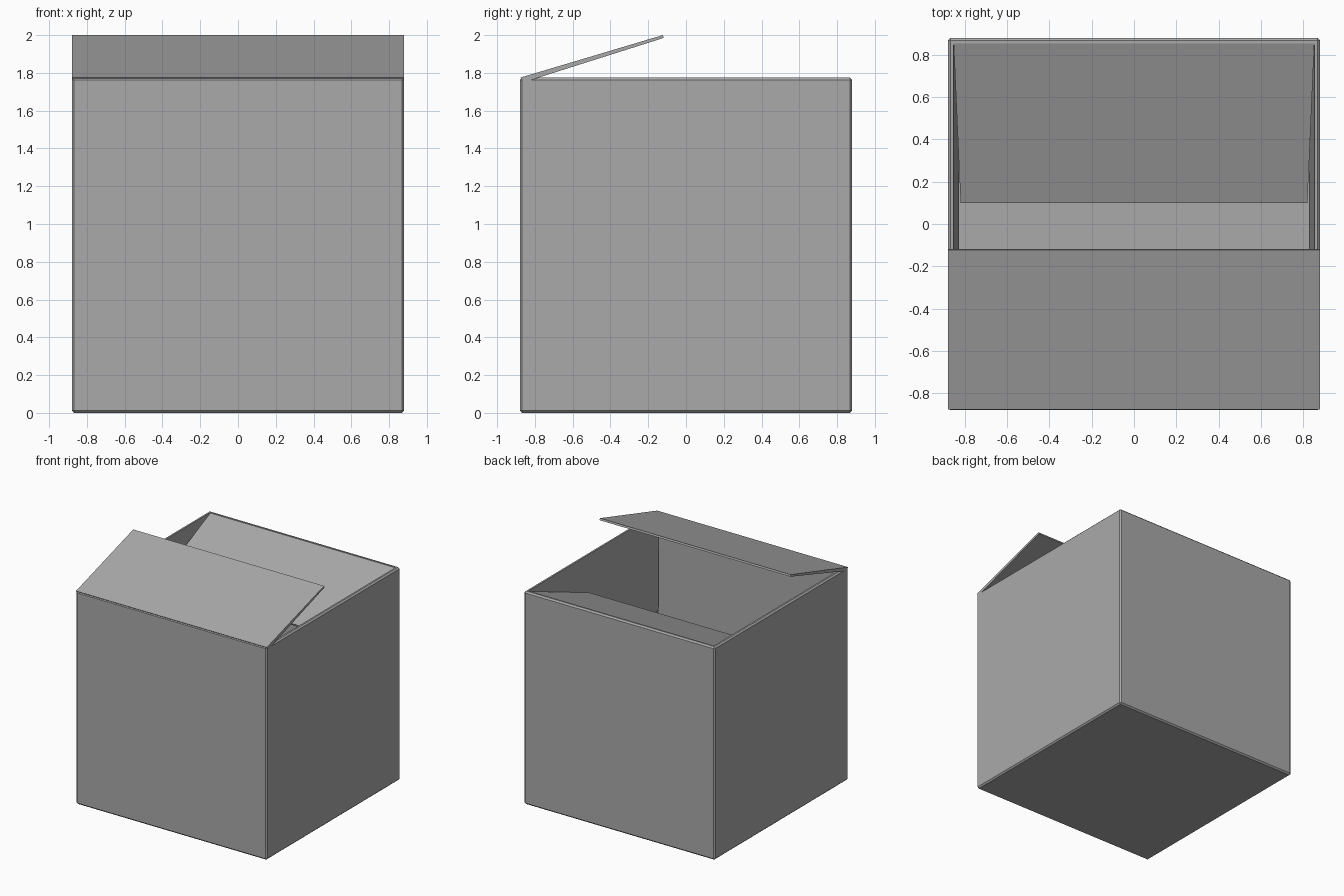
import bpy, bmesh, math
from mathutils import Matrix

cube = bpy.data.objects.get("Cube")
if cube:
    bpy.data.objects.remove(cube, do_unlink=True)

HALF, HEIGHT = 0.88, 1.775
CHAMFER, RIM, FLOOR = 0.012, 0.014, 0.026

grey = bpy.data.materials.new("cardboard grey")
grey.use_nodes = True
colour = (0.4, 0.4, 0.4, 1)
grey.diffuse_color = colour
grey.node_tree.nodes["Principled BSDF"].inputs["Base Color"].default_value = colour


def finish(name, bm):
    bmesh.ops.recalc_face_normals(bm, faces=bm.faces)
    mesh = bpy.data.meshes.new(name)
    bm.to_mesh(mesh)
    bm.free()
    mesh.materials.append(grey)
    obj = bpy.data.objects.new(name, mesh)
    bpy.context.collection.objects.link(obj)
    return obj


# Open carton: chamfered block hollowed out from the top
bm = bmesh.new()
bmesh.ops.create_cube(bm, size=1)
bmesh.ops.scale(bm, vec=(2 * HALF, 2 * HALF, HEIGHT), verts=bm.verts)
bmesh.ops.translate(bm, vec=(0, 0, HEIGHT / 2), verts=bm.verts)
bmesh.ops.bevel(bm, geom=bm.edges[:], offset=CHAMFER, segments=1, affect='EDGES')
bm.normal_update()
top = max(bm.faces, key=lambda f: f.calc_center_median().z)
bmesh.ops.inset_region(bm, faces=[top], thickness=RIM, use_even_offset=True)
hollow = bmesh.ops.extrude_face_region(bm, geom=[top])["geom"]
if top.is_valid:
    bmesh.ops.delete(bm, geom=[top], context='FACES')
for v in hollow:
    if isinstance(v, bmesh.types.BMVert):
        v.co.z = FLOOR
finish("carton_body", bm)


# Flap: a tapering board; profile is (distance in from the wall, height)
def flap(name, profile, hinge_half, tip_half, turns):
    widths = (hinge_half, tip_half, tip_half, hinge_half)
    bm = bmesh.new()
    ends = []
    for side in (-1, 1):
        ends.append([bm.verts.new((side * w, d - HALF, z))
                     for (d, z), w in zip(profile, widths)])
    a, b = ends
    bm.faces.new(a)
    bm.faces.new(b[::-1])
    for i in range(4):
        j = (i + 1) % 4
        bm.faces.new((a[i], b[i], b[j], a[j]))
    bm.transform(Matrix.Rotation(turns * math.pi / 2, 4, 'Z'))
    return finish(name, bm)


# Front flap raised, back flap dipping inwards, side flaps hanging inside
flap("front_flap", [(0.003, 1.775), (0.757, 2.0), (0.762, 1.985), (0.02, 1.75)],
     HALF, HALF, 0)
flap("back_flap", [(0.02, 1.773), (0.78, 1.48), (0.775, 1.465), (0.02, 1.745)],
     0.853, 0.82, 2)
for name, turns in (("left_flap", 1), ("right_flap", 3)):
    flap(name, [(0.027, 1.77), (0.052, 0.98), (0.04, 0.98), (0.02, 1.745)],
         0.853, 0.82, turns)
